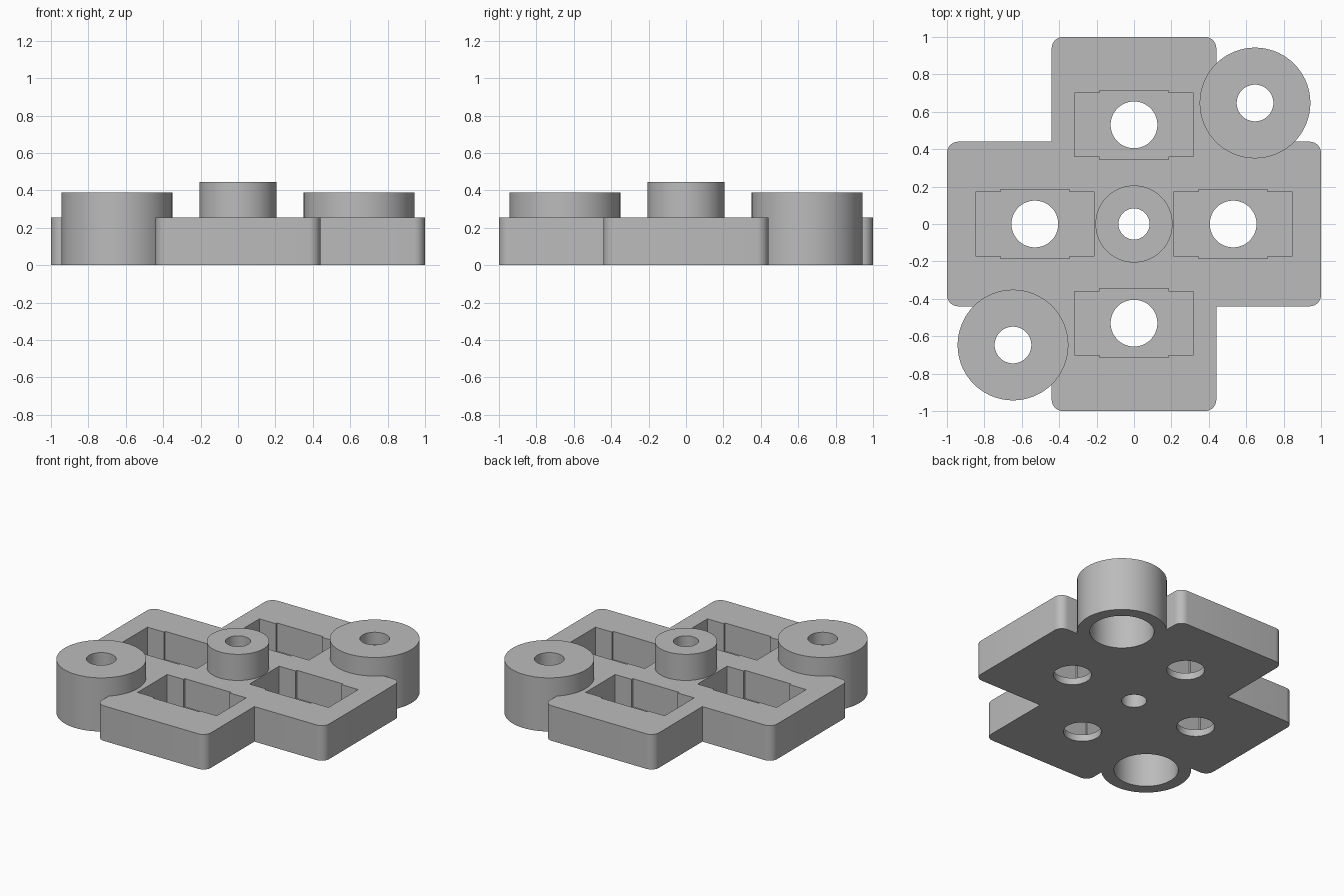
import bpy, bmesh, math

cube = bpy.data.objects.get("Cube")
if cube:
    bpy.data.objects.remove(cube, do_unlink=True)

grey = bpy.data.materials.new("plain grey")
grey.use_nodes = True
colour = (0.5, 0.5, 0.5, 1)
grey.diffuse_color = colour
grey.node_tree.nodes["Principled BSDF"].inputs["Base Color"].default_value = colour


def prism(name, outline, z0, z1):
    """Extrude a flat outline from z0 to z1."""
    bm = bmesh.new()
    face = bm.faces.new([bm.verts.new((x, y, z0)) for x, y in outline])
    top = bmesh.ops.extrude_face_region(bm, geom=[face])["geom"]
    for v in top:
        if isinstance(v, bmesh.types.BMVert):
            v.co.z = z1
    bmesh.ops.recalc_face_normals(bm, faces=bm.faces)
    mesh = bpy.data.meshes.new(name)
    bm.to_mesh(mesh)
    bm.free()
    mesh.materials.append(grey)
    obj = bpy.data.objects.new(name, mesh)
    bpy.context.collection.objects.link(obj)
    return obj


def arc(cx, cy, r, start, sweep, n):
    return [(cx + r * math.cos(start + sweep * i / n),
             cy + r * math.sin(start + sweep * i / n)) for i in range(n + 1)]


def cylinder(name, x, y, r, z0, z1):
    return prism(name, arc(x, y, r, 0, math.tau, 72)[:-1], z0, z1)


def combine(body, tool, operation):
    """Apply a boolean and discard the tool."""
    mod = body.modifiers.new(operation, "BOOLEAN")
    mod.operation = operation
    mod.solver = "EXACT"
    mod.object = tool
    graph = bpy.context.evaluated_depsgraph_get()
    mesh = bpy.data.meshes.new_from_object(body.evaluated_get(graph))
    body.modifiers.clear()
    body.data = mesh
    bpy.data.objects.remove(tool, do_unlink=True)


# Cross-shaped plate: four arms with rounded outer corners
ARM, FILLET, PLATE_TOP = 0.44, 0.06, 0.255
outline = []
for k in range(4):
    turn = k * math.pi / 2
    c, s = round(math.cos(turn)), round(math.sin(turn))
    inner = 1 - FILLET
    side = ARM - FILLET
    arm = arc(inner, -side, FILLET, -math.pi / 2, math.pi / 2, 8)
    arm += arc(inner, side, FILLET, 0, math.pi / 2, 8)
    arm.append((ARM, ARM))
    outline += [(c * x - s * y, s * x + c * y) for x, y in arm]
plate = prism("cross_plate", outline, 0, PLATE_TOP)

# Corner bosses and centre boss
BOSS = 0.647
for sign in (-1, 1):
    combine(plate, cylinder("corner_boss", sign * BOSS, sign * BOSS, 0.296, 0, 0.39), "UNION")
combine(plate, cylinder("centre_boss", 0, 0, 0.206, 0.1, 0.445), "UNION")

# Bores: wide below and narrow above in the corner bosses
for sign in (-1, 1):
    p = sign * BOSS
    combine(plate, cylinder("wide_bore", p, p, 0.212, -0.1, 0.3), "DIFFERENCE")
    combine(plate, cylinder("narrow_bore", p, p, 0.098, 0.2, 0.5), "DIFFERENCE")
combine(plate, cylinder("centre_bore", 0, 0, 0.083, -0.1, 0.6), "DIFFERENCE")

# Switch pockets: stepped rectangle with a round hole in the floor
quarter = [(0.318, 0.17), (0.185, 0.17), (0.185, 0.184)]
half = quarter + [(-x, y) for x, y in reversed(quarter)]
pocket = half + [(-x, -y) for x, y in half]
for px, py in ((0.53, 0), (-0.53, 0), (0, 0.53), (0, -0.53)):
    shape = [(px + x, py + y) for x, y in pocket]
    combine(plate, prism("pocket", shape, 0.05, 0.35), "DIFFERENCE")
    combine(plate, cylinder("pocket_hole", px, py, 0.125, -0.1, 0.15), "DIFFERENCE")

# Smooth the round walls, keep the edges sharp
bpy.ops.object.select_all(action="DESELECT")
plate.select_set(True)
bpy.context.view_layer.objects.active = plate
bpy.ops.object.shade_smooth_by_angle(angle=math.radians(30))
